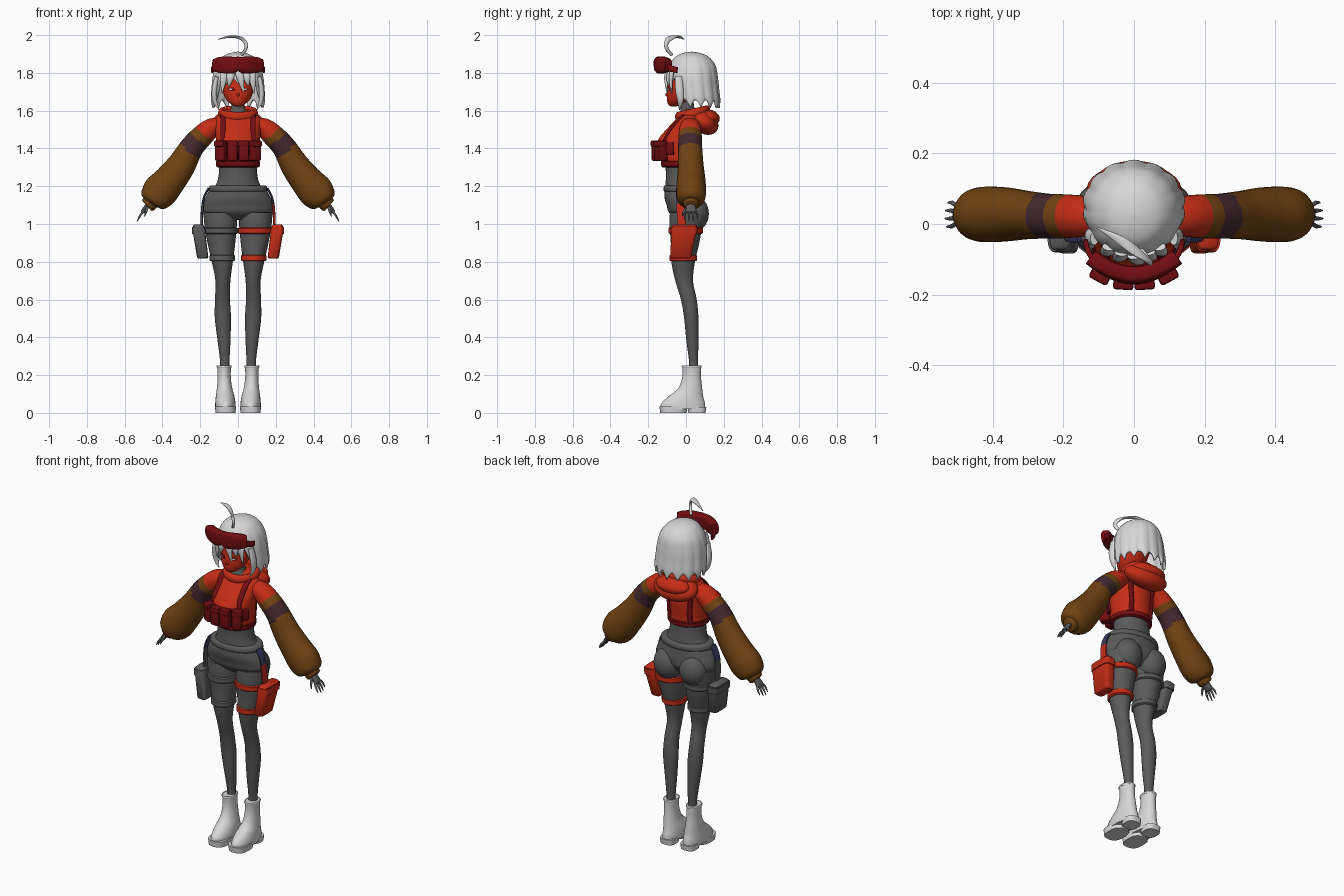
import bpy, bmesh, math
from mathutils import Vector, Matrix

COLORS = {"red": (.56, .026, .008), "dark_red": (.17, .004, .006), "plum": (.06, .022, .028),
          "brown": (.165, .056, .006), "grey": (.105, .105, .105), "white": (.68, .68, .68),
          "blue": (.04, .045, .12)}
MATS = {}
for key, col in COLORS.items():
    MATS[key] = bpy.data.materials.new(key)
    MATS[key].diffuse_color = (*col, 1)


def finish(name, bm, mats, rule=None, mirror=False, angle=45):
    """Turn a bmesh into a shaded, coloured object."""
    bmesh.ops.recalc_face_normals(bm, faces=bm.faces)
    if rule:
        for f in bm.faces:
            f.material_index = rule(f.calc_center_median())
    me = bpy.data.meshes.new(name)
    bm.to_mesh(me)
    bm.free()
    for m in mats.split():
        me.materials.append(MATS[m])
    me.shade_smooth()
    me.set_sharp_from_angle(angle=math.radians(angle))
    ob = bpy.data.objects.new(name, me)
    bpy.context.collection.objects.link(ob)
    if mirror:
        ob.modifiers.new("mirror", 'MIRROR').use_clip = False
    return ob


def smooth(rows, n):
    """Catmull-Rom resampling of tuples."""
    if n == 1:
        return [tuple(r) for r in rows]
    out = []
    for i in range(len(rows) - 1):
        p = [rows[max(0, min(len(rows) - 1, i + k))] for k in (-1, 0, 1, 2)]
        for j in range(n):
            t = j / n
            out.append(tuple(.5 * (2 * b + (c - a) * t + (2 * a - 5 * b + 4 * c - d) * t * t
                                   + (3 * b - a - 3 * c + d) * t ** 3) for a, b, c, d in zip(*p)))
    return out + [tuple(rows[-1])]


def skin(rings, closed=False):
    bm = bmesh.new()
    vs = [[bm.verts.new(p) for p in r] for r in rings]
    k = len(vs[0])
    for i in range(len(vs) if closed else len(vs) - 1):
        a, b = vs[i], vs[(i + 1) % len(vs)]
        for j in range(k):
            bm.faces.new((a[j], a[(j + 1) % k], b[(j + 1) % k], b[j]))
    if not closed:
        bm.faces.new(vs[0])
        bm.faces.new(vs[-1])
    return bm


def section(k, e):
    """Unit ellipse, squarer as e drops below 1."""
    ang = [2 * math.pi * (i + .5) / k for i in range(k)]
    pw = lambda v: math.copysign(abs(v) ** e, v)
    return [(pw(math.cos(t)), pw(math.sin(t))) for t in ang]


def loft(name, rows, mats, n=4, k=28, e=1, rule=None, mirror=False, angle=45):
    """Rows of (x, y, z, rx, ry) horizontal ellipses."""
    rings = [[(x + c * rx, y + s * ry, z) for c, s in section(k, e)] for x, y, z, rx, ry in smooth(rows, n)]
    return finish(name, skin(rings), mats, rule, mirror, angle)


def tube(name, rows, mats, side, n=4, k=12, e=1, closed=False, rule=None, mirror=False, angle=45):
    """Rows of (x, y, z, a, b): path with half size a along side and b across it."""
    rows, rings = smooth(rows, n), []
    pts, m = [Vector(r[:3]) for r in rows], len(rows)
    for i, r in enumerate(rows):
        lo, hi = ((i - 1) % m, (i + 1) % m) if closed else (max(i - 1, 0), min(i + 1, m - 1))
        t = (pts[hi] - pts[lo]).normalized()
        s = Vector(side)
        s = (s - t * t.dot(s)).normalized()
        u = t.cross(s)
        rings.append([pts[i] + s * (c * r[3]) + u * (d * r[4]) for c, d in section(k, e)])
    return finish(name, skin(rings, closed), mats, rule, mirror, angle)


def ball(name, loc, r, mats, mirror=False, tilt=0):
    bm = bmesh.new()
    mat = Matrix.Translation(loc) @ Matrix.Rotation(tilt, 4, 'X') @ Matrix.Diagonal((*r, 1))
    bmesh.ops.create_uvsphere(bm, u_segments=28, v_segments=16, radius=1, matrix=mat)
    return finish(name, bm, mats, None, mirror)


def box(name, loc, size, mats, turn=0, bevel=.008, mirror=False):
    bm = bmesh.new()
    mat = Matrix.Translation(loc) @ Matrix.Rotation(turn, 4, 'Z') @ Matrix.Diagonal((*size, 1))
    bmesh.ops.create_cube(bm, size=1, matrix=mat)
    bmesh.ops.bevel(bm, geom=bm.edges[:], offset=bevel, segments=2, profile=.5, affect='EDGES')
    return finish(name, bm, mats, None, mirror)


# legs, hips and waist
loft("leg", [(.07, .04, .18, .025, .026), (.07, .04, .27, .025, .024), (.074, .034, .38, .034, .032),
             (.08, .028, .5, .043, .038), (.082, .015, .6, .04, .042), (.08, -.01, .7, .04, .047),
             (.083, -.015, .8, .056, .063), (.088, -.005, .9, .074, .076), (.092, 0, 1, .087, .088),
             (.093, .004, 1.06, .09, .09)], "grey", mirror=True)
loft("hips", [(0, .005, 1.02, .12, .05), (0, 0, 1.06, .18, .09), (0, -.003, 1.1, .186, .1),
              (0, -.01, 1.14, .172, .104), (0, -.012, 1.19, .148, .1)], "grey", k=40)
ball("buttock", (.083, .045, 1.055), (.082, .076, .092), "grey", True)
loft("waistband", [(0, -.012, 1.17, .15, .1), (0, -.012, 1.177, .158, .107), (0, -.012, 1.198, .154, .106),
                   (0, -.012, 1.205, .145, .098)], "grey", n=2, k=40)
loft("waist", [(0, -.015, 1.18, .135, .092), (0, -.018, 1.22, .112, .09), (0, -.02, 1.27, .102, .087),
               (0, -.025, 1.34, .1, .088)], "grey")

# boots
loft("boot", [(.074, .03, .25, .037, .05), (.073, .03, .19, .035, .05), (.071, .022, .13, .041, .064),
              (.068, -.002, .085, .05, .094), (.067, -.015, .05, .054, .116), (.067, -.017, .02, .054, .12)],
     "white", mirror=True)
tube("boot_rim", [(.074 + .036 * math.cos(i * math.pi / 12), .03 + .049 * math.sin(i * math.pi / 12),
                   .246, .006, .004) for i in range(24)], "white", (0, 0, 1), n=1, k=8, closed=True, mirror=True)
loft("toe_sole", [(.066, -.067, 0, .053, .07), (.066, -.067, .034, .056, .074)], "white", n=1, e=.75, mirror=True)
loft("heel", [(.067, .058, 0, .044, .046), (.067, .058, .032, .046, .05)], "white", n=1, e=.7, mirror=True)

# thigh straps, holsters and hip straps, red on one side and grey on the other
for s, col, tag in ((1, "red", "left"), (-1, "grey", "right")):
    for z, x, y, rx, ry in ((.965, .091, -.002, .091, .092), (.82, .084, -.014, .068, .073)):
        loft(f"{tag}_thigh_strap", [(s * x, y, z - .017, rx - .006, ry - .006), (s * x, y, z - .012, rx, ry),
                                    (s * x, y, z + .012, rx, ry), (s * x, y, z + .017, rx - .006, ry - .006)],
             col, n=1)
    loft(f"{tag}_holster", [(s * .186, -.028, .818, .024, .05), (s * .187, -.028, .825, .03, .056),
                            (s * .205, -.012, .95, .033, .066), (s * .209, -.008, .99, .03, .066),
                            (s * .209, -.008, .998, .022, .058)], col, n=1, k=24, e=.45)
    loft(f"{tag}_holster_flap", [(s * .206, -.011, .948, .037, .07), (s * .21, -.008, .985, .035, .07)],
         col, n=1, k=24, e=.45)
    tube(f"{tag}_hip_strap", [(s * .155, -.03, 1.19, .022, .006), (s * .18, -.03, 1.14, .022, .006),
                              (s * .19, -.028, 1.07, .022, .007), (s * .192, -.02, .98, .022, .007)],
         "blue " + col, (0, 1, 0), e=.5, rule=lambda c: 0 if c.z > 1.11 else 1)

# cropped top with its rig
TOP = [(0, -.025, 1.31, .11, .1), (0, -.03, 1.36, .112, .107), (0, -.035, 1.42, .116, .118),
       (0, -.03, 1.455, .118, .113), (0, -.008, 1.51, .122, .088), (0, .015, 1.555, .122, .068),
       (0, .028, 1.59, .085, .052), (0, .03, 1.61, .05, .04)]
loft("top", TOP, "red", k=40)
loft("hem_band", [(0, -.025, 1.3, .108, .098), (0, -.025, 1.306, .116, .106), (0, -.026, 1.33, .116, .108),
                  (0, -.026, 1.336, .108, .1)], "dark_red", n=1, k=40)


def on_top(x, z, s):
    r = min(smooth(TOP, 12), key=lambda q: abs(q[2] - z))
    return (x, r[1] + s * r[4] * math.sqrt(max(0, 1 - (x / r[3]) ** 2)), z, .014, .008)


path = [on_top(.08, z, -1) for z in (1.42, 1.47, 1.52, 1.56)] + [(.082, .028, 1.59, .014, .008)]
path += [on_top(x, z, 1) for x, z in ((.08, 1.555), (.072, 1.48), (.066, 1.4), (.066, 1.33))]
tube("shoulder_strap", path, "dark_red", (1, 0, 0), e=.5, mirror=True)
tube("rig_belt", [on_top(.112 * math.sin(i * .2), 1.4, -1)[:3] + (.036, .01) for i in range(-7, 8)],
     "dark_red", (0, 0, 1), n=1, e=.5)
for x, y, turn, tag in ((.029, -.152, .06, "inner"), (.087, -.132, .5, "outer")):
    box(f"{tag}_pouch", (x, y, 1.382), (.054, .058, .095), "dark_red", turn, mirror=True)
    box(f"{tag}_pouch_flap", (x + .003 * (tag == "outer"), y - .004, 1.425), (.058, .06, .034), "dark_red",
        turn, mirror=True)

# neck, collar and lowered hood
loft("neck", [(0, .0, 1.54, .07, .06), (0, .01, 1.585, .052, .046), (0, .008, 1.62, .036, .036),
              (0, 0, 1.68, .034, .036)], "grey")
tube("collar", [(.088 * math.cos(t), .035 + .075 * math.sin(t), 1.585 + .017 * math.sin(t), .026, .018)
                for t in [i * math.pi / 18 for i in range(36)]], "red", (0, 0, 1), n=1, closed=True)
ball("hood", (0, .095, 1.54), (.135, .083, .06), "red", tilt=-.6)
ball("hood_fold", (0, .125, 1.565), (.105, .055, .04), "red", tilt=-.3)


# arms with banded sleeves
def sleeve_color(c):
    d = (abs(c.x) - .1) * .64 - (c.z - 1.53) * .77
    return 0 if d < .095 else 2 if .135 < d < .215 else 1


tube("sleeve", [(.08, .02, 1.53, .045, .035), (.14, .022, 1.508, .057, .052), (.19, .022, 1.465, .062, .06),
                (.245, .022, 1.405, .064, .064), (.3, .025, 1.312, .068, .076), (.36, .027, 1.232, .076, .086),
                (.415, .027, 1.17, .079, .094), (.455, .027, 1.13, .07, .075), (.468, .027, 1.114, .04, .045)],
     "red brown plum", (0, 1, 0), n=7, k=24, rule=sleeve_color, mirror=True)
tube("cuff", [(.445, .027, 1.135, .045, .045), (.475, .027, 1.102, .04, .042), (.482, .027, 1.095, .03, .032)],
     "brown", (0, 1, 0), k=18, mirror=True)
tube("palm", [(.465, .026, 1.115, .018, .013), (.485, .026, 1.09, .026, .014), (.503, .026, 1.066, .027, .012),
              (.507, .026, 1.061, .018, .006)], "grey", (0, 1, 0), mirror=True)
for i, (y, ln) in enumerate(((.004, .9), (.019, 1.05), (.034, 1), (.049, .8))):
    y2 = y + (y - .026) * .5
    tube(f"finger_{i + 1}", [(.5, y, 1.07, .006, .006), (.5 + .018 * ln, y2, 1.07 - .026 * ln, .006, .006),
                             (.5 + .033 * ln, y2, 1.07 - .054 * ln, .002, .002)],
         "grey", (0, 1, 0), n=2, k=8, mirror=True)
tube("thumb", [(.48, .008, 1.09, .008, .008), (.487, -.012, 1.065, .007, .007), (.495, -.02, 1.04, .002, .002)],
     "grey", (0, 1, 0), n=2, k=8, mirror=True)

# head and face
loft("head", [(0, -.066, 1.622, .012, .014), (0, -.058, 1.632, .034, .036), (0, -.04, 1.655, .06, .061),
              (0, -.025, 1.69, .078, .077), (0, -.01, 1.74, .09, .086), (0, .01, 1.82, .1, .088),
              (0, .02, 1.87, .06, .06)], "red")
ball("nose", (0, -.1, 1.685), (.008, .01, .01), "red")
tube("eye", [(.018, -.1, 1.71, .004, .003), (.036, -.092, 1.714, .011, .003), (.054, -.081, 1.713, .004, .003)],
     "dark_red", (0, 0, 1), k=8, mirror=True)
tube("eye_white", [(.03, -.098, 1.712, .002, .002), (.038, -.0945, 1.713, .005, .002),
                   (.046, -.09, 1.713, .002, .002)], "white", (0, 0, 1), k=8, mirror=True)
tube("mouth", [(-.014, -.094, 1.659, .001, .002), (0, -.0985, 1.658, .002, .002), (.014, -.094, 1.659, .001, .002)],
     "dark_red", (0, 0, 1), k=6)

# bobbed hair shell with pointed clumps, open at the face
HAIR = smooth([(1.912, .03, .004, .004), (1.905, .03, .042, .046), (1.885, .032, .082, .088),
               (1.84, .035, .117, .12), (1.78, .037, .134, .13), (1.72, .042, .14, .131),
               (1.66, .049, .143, .13), (1.61, .052, .134, .124)], 8)
K, N = 112, 26
bm = bmesh.new()
grid = []
for i in range(K):
    a = 2 * math.pi * i / K
    d = min(a, 2 * math.pi - a)
    w = max(0, min(1, (d - .72) / .38))
    clump = abs(math.sin(7 * a))
    end = (1.74 + .03 * clump) * (1 - w) + (1.615 + .04 * clump) * w
    col = []
    for j in range(N + 1):
        t = (j / N) ** 1.6
        z = 1.912 - (1.912 - end) * t
        _, cy, rx, ry = min(HAIR, key=lambda q: abs(q[0] - z)) if j == 0 else next(
            tuple(p + (q - p) * (A[0] - z) / (A[0] - B[0]) for p, q in zip(A, B))
            for A, B in zip(HAIR, HAIR[1:]) if B[0] <= z + 1e-6)
        bulge = 1 + .05 * t * (abs(math.cos(7 * a)) - .5)
        col.append(bm.verts.new((rx * bulge * math.sin(a), cy - ry * bulge * math.cos(a), z)))
    grid.append(col)
for i in range(K):
    for j in range(N):
        p, q = grid[i], grid[(i + 1) % K]
        bm.faces.new((p[j], p[j + 1], q[j + 1], q[j]))
bm.faces.new([c[0] for c in grid])
shell = finish("hair", bm, "white", angle=60)
sol = shell.modifiers.new("thickness", 'SOLIDIFY')
sol.thickness, sol.offset = .014, -1

# fringe, side locks and the curled top strand
for i, (x0, x1, z1) in enumerate(((-.07, -.085, 1.69), (-.035, -.05, 1.725), (0, .03, 1.695),
                                  (.04, .055, 1.73), (.07, .085, 1.69))):
    y = -.112 + abs(x1) * .45
    tube(f"fringe_{i + 1}", [(x0, y + .01, 1.83, .02, .012), (x0 * .6 + x1 * .4, y - .006, 1.775, .02, .012),
                             (x1, y - .002, z1, .002, .002)], "white", (1, 0, 0), mirror=False)
tube("side_lock", [(.112, -.04, 1.78, .02, .012), (.125, -.035, 1.71, .022, .014), (.122, -.03, 1.65, .016, .012),
                   (.1, -.035, 1.605, .002, .002)], "white", (0, 1, 0), mirror=True)
tube("top_strand", [(.02, -.075, 1.895, .008, .008), (.04, -.1, 1.925, .01, .008), (.042, -.105, 1.955, .013, .008),
                    (.015, -.085, 1.983, .015, .007), (-.04, -.045, 1.992, .013, .006),
                    (-.105, -.01, 1.978, .002, .002)], "white", (.5, -.85, 0), n=6)

# goggles pushed up on the forehead
arc = [i / 8 for i in range(-8, 9)]
dip = lambda u: max(0, 1 - abs(u) * 4)
tube("goggles", [(.122 * u, -.143 + .05 * u * u, 1.842 + .008 * dip(u), .045 - .009 * dip(u) - .013 * abs(u) ** 6,
                  .024) for u in arc], "dark_red", (0, 0, 1), n=2, k=20, e=.55)
tube("goggle_lens", [(.1 * u, -.165 + .034 * u * u, 1.842 + .008 * dip(u), .032 - .009 * dip(u) - .014 * abs(u) ** 6,
                      .006) for u in arc], "dark_red", (0, 0, 1), n=2, k=16, e=.55)
tube("goggle_strap", [(.117, -.1, 1.83, .02, .008), (.132, -.07, 1.82, .016, .008), (.137, -.045, 1.815, .016, .006)],
     "dark_red", (0, 0, 1), e=.5, mirror=True)
